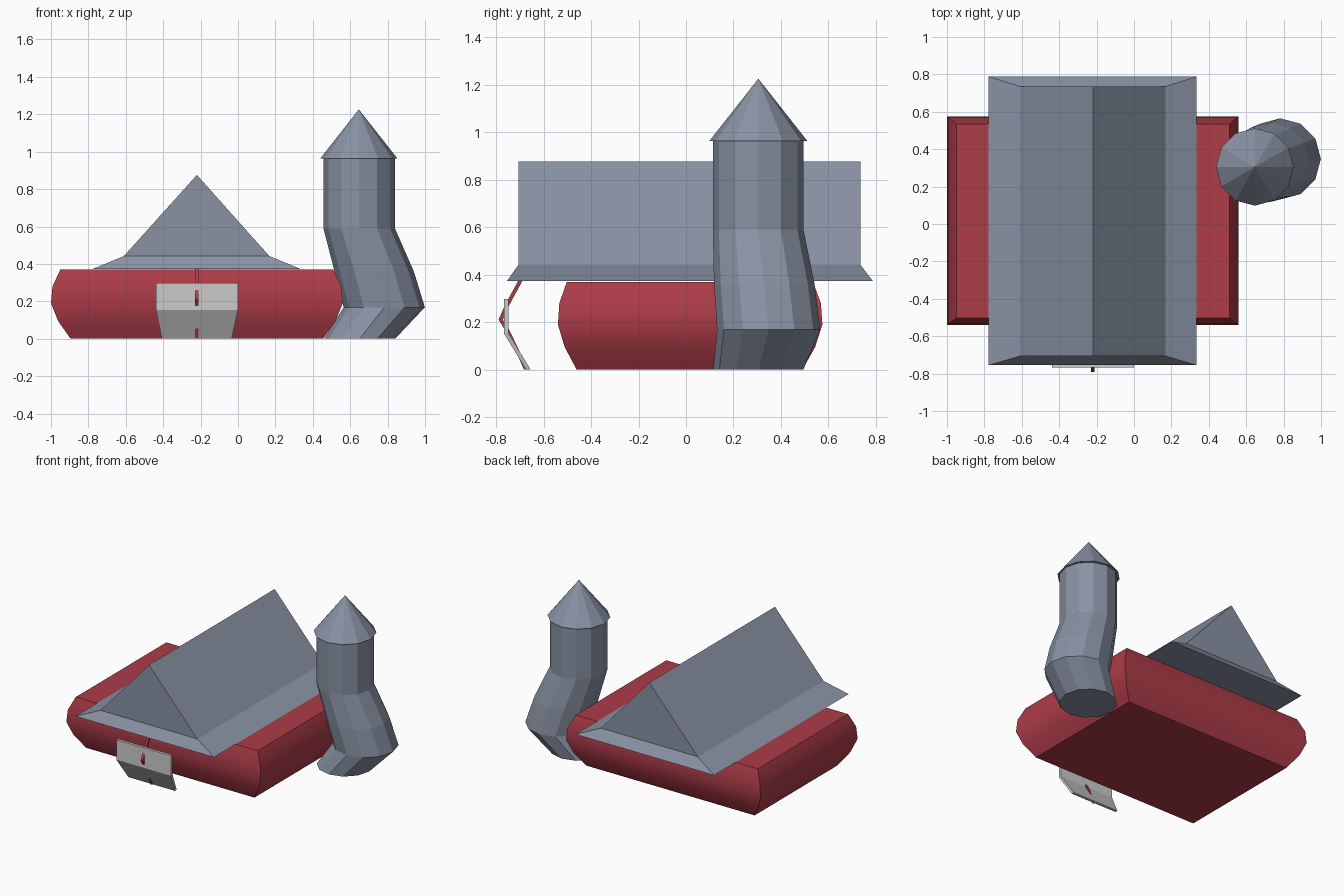
import bpy, bmesh
from math import cos, sin, radians, pi

if "Cube" in bpy.data.objects:
    bpy.data.objects.remove(bpy.data.objects["Cube"])


def material(name, rgb):
    m = bpy.data.materials.new(name)
    m.diffuse_color = (*rgb, 1)
    m.use_nodes = True
    m.node_tree.nodes["Principled BSDF"].inputs["Base Color"].default_value = m.diffuse_color
    return m


red = material("red", (0.42, 0.045, 0.065))
slate = material("slate", (0.25, 0.29, 0.37))


def loft(name, rings, mat=None, tip=None):
    """Closed solid through rings of equal size, optionally ending in a point."""
    bm = bmesh.new()
    vs = [[bm.verts.new(p) for p in r] for r in rings]
    n = len(vs[0])
    for a, b in zip(vs, vs[1:]):
        for i in range(n):
            j = (i + 1) % n
            bm.faces.new((a[i], a[j], b[j], b[i]))
    bm.faces.new(vs[0][::-1])
    if tip:
        t = bm.verts.new(tip)
        for i in range(n):
            bm.faces.new((vs[-1][i], vs[-1][(i + 1) % n], t))
    else:
        bm.faces.new(vs[-1])
    bmesh.ops.recalc_face_normals(bm, faces=bm.faces)
    me = bpy.data.meshes.new(name)
    bm.to_mesh(me)
    bm.free()
    ob = bpy.data.objects.new(name, me)
    bpy.context.collection.objects.link(ob)
    if mat:
        me.materials.append(mat)
    return ob


def rect(x0, x1, y0, y1, z):
    return [(x0, y0, z), (x1, y0, z), (x1, y1, z), (x0, y1, z)]


def circle(cx, cy, r, z, n=12):
    return [(cx + r * cos(2 * pi * i / n), cy + r * sin(2 * pi * i / n), z)
            for i in range(n)]


CX = -0.22

# Main body with bulging walls
levels = [(0, 0.105), (0.095, 0.038), (0.19, 0.0), (0.28, 0.008), (0.37, 0.05)]
body = loft("house_body", [rect(-1 + d, 0.56 - d, -0.54 + d * 0.75, 0.575 - d * 0.8, z)
                           for z, d in levels], red)
bpy.context.view_layer.objects.active = body
body.select_set(True)
bpy.ops.object.shade_smooth_by_angle(angle=radians(40))
body.select_set(False)

# Gable roof with flared eaves
ridge = 0.876
loft("roof_eaves", [rect(-0.777, 0.335, -0.755, 0.788, 0.373),
                    rect(-0.61, 0.168, -0.706, 0.735, 0.442)], slate)
loft("gable_roof", [[(-0.61, y, 0.442), (0.168, y, 0.442), (CX, y, ridge)]
                    for y in (-0.706, 0.735)], slate)

# Crooked tower and its pointed cap
loft("tower", [circle(0.65, 0.305, 0.19, 0), circle(0.782, 0.348, 0.217, 0.168),
               circle(0.728, 0.33, 0.212, 0.36), circle(0.648, 0.304, 0.191, 0.59),
               circle(0.648, 0.304, 0.191, 0.967)], slate)
loft("tower_cap", [circle(0.646, 0.305, 0.207, 0.963)], slate, tip=(0.646, 0.305, 1.226))

# Bent front panel: height, outer y, half width
loft("front_panel", [rect(CX - w, CX + w, y, y + 0.02, z) for z, y, w in
                     [(0, -0.675, 0.187), (0.153, -0.768, 0.219), (0.298, -0.768, 0.219)]])

# Thin bent strip passing through the panel
loft("panel_strip", [rect(CX - 0.009, CX + 0.009, y, y + 0.018, z) for z, y in
                     [(0, -0.683), (0.04, -0.701), (0.17, -0.765), (0.21, -0.79),
                      (0.27, -0.764), (0.373, -0.708)]], red)
